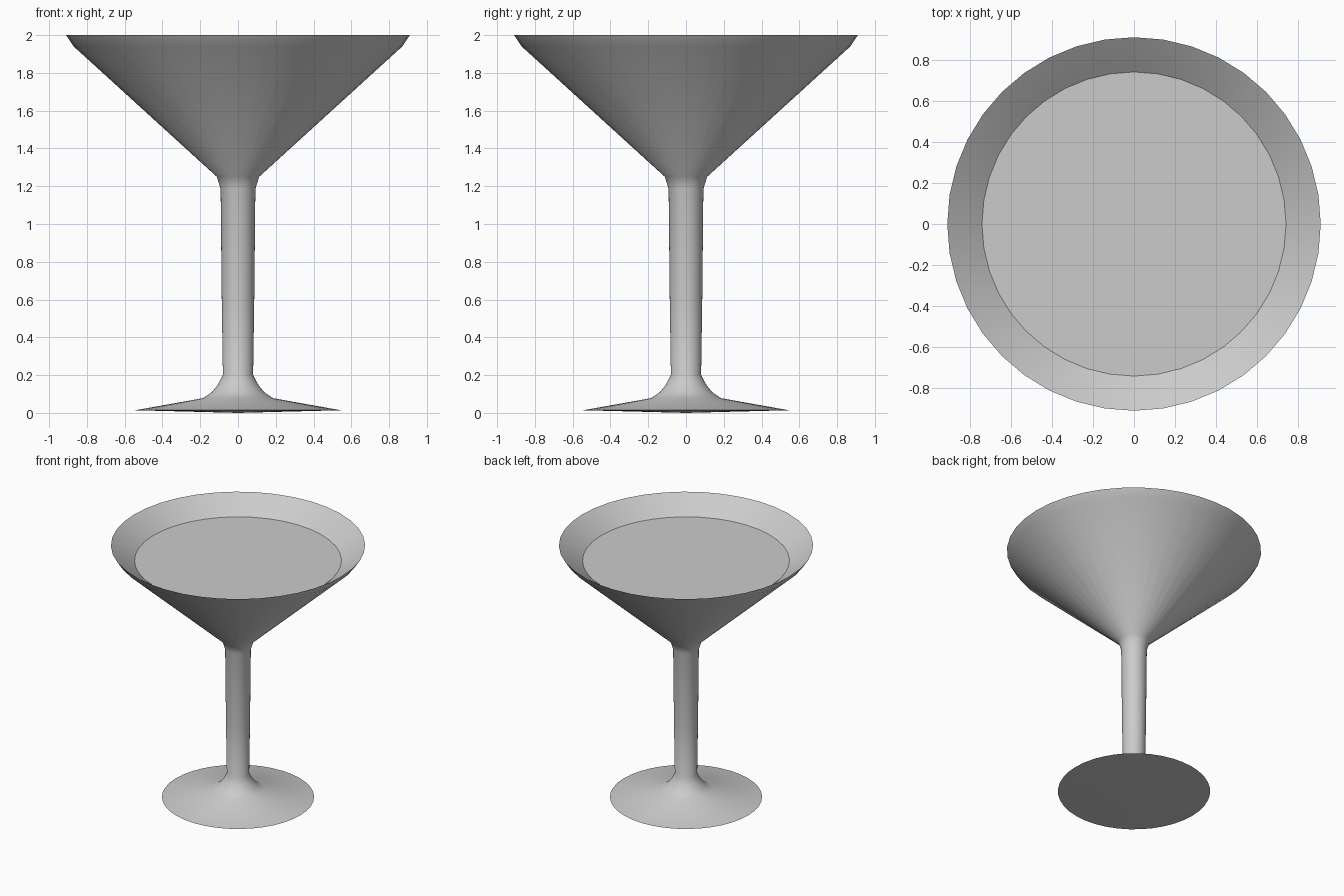
import bpy, bmesh, math
from mathutils import Vector

if "Cube" in bpy.data.objects:
    bpy.data.objects.remove(bpy.data.objects["Cube"])

SIDES = 40


def lathe(name, profile, crease=35):
    """Spin an (r, z) profile that begins and ends on the axis."""
    bm = bmesh.new()
    verts = [bm.verts.new((r, 0, z)) for r, z in profile]
    edges = [bm.edges.new(pair) for pair in zip(verts, verts[1:])]
    bmesh.ops.spin(bm, geom=verts + edges, cent=(0, 0, 0), axis=(0, 0, 1),
                   angle=2 * math.pi, steps=SIDES, use_duplicate=False)
    bmesh.ops.remove_doubles(bm, verts=bm.verts, dist=1e-4)
    bmesh.ops.recalc_face_normals(bm, faces=bm.faces)
    mesh = bpy.data.meshes.new(name)
    bm.to_mesh(mesh)
    bm.free()
    obj = bpy.data.objects.new(name, mesh)
    bpy.context.collection.objects.link(obj)
    bpy.ops.object.select_all(action='DESELECT')
    obj.select_set(True)
    bpy.context.view_layer.objects.active = obj
    bpy.ops.object.shade_smooth_by_angle(angle=math.radians(crease))
    return obj


# Glass: foot underside, foot, flare, stem, bowl outside, lip, bowl inside
lathe("cocktail_glass", [
    (0, 0), (0.31, 0.008), (0.545, 0.014),
    (0.185, 0.078), (0.138, 0.11), (0.105, 0.152), (0.08, 0.202),
    (0.086, 0.6), (0.092, 1.185), (0.112, 1.25),
    (0.87, 1.94), (0.91, 2.0),
    (0.745, 1.88), (0.06, 1.3), (0, 1.28),
])

# Drink filling the bowl
lathe("drink", [(0, 1.288), (0.055, 1.305), (0.741, 1.88), (0, 1.88)])
